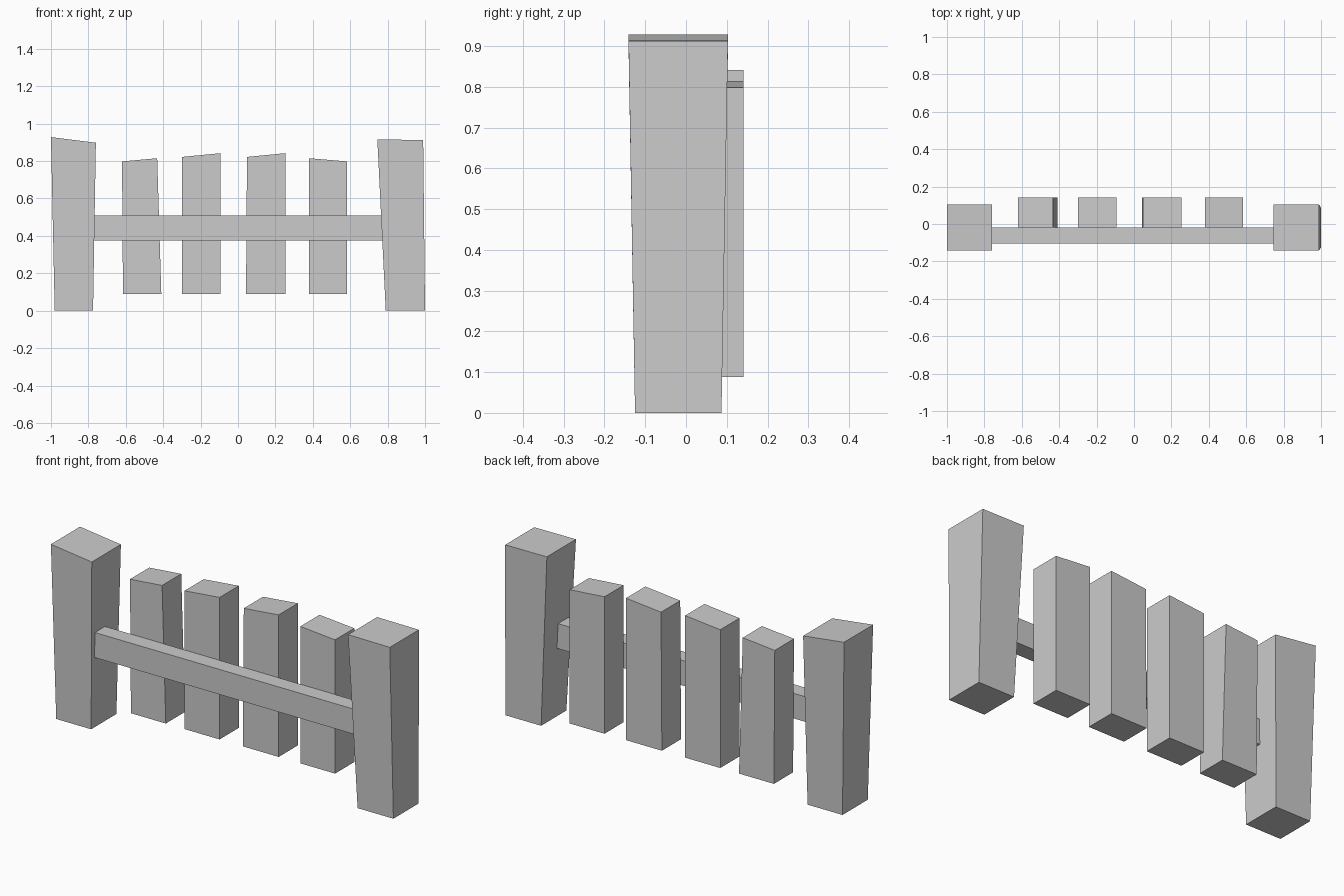
import bpy
import bmesh

if "Cube" in bpy.data.objects:
    bpy.data.objects.remove(bpy.data.objects["Cube"])

grey = bpy.data.materials.new("plain grey")
grey.diffuse_color = (0.6, 0.6, 0.6, 1)
grey.use_nodes = True
grey.node_tree.nodes["Principled BSDF"].inputs["Base Color"].default_value = grey.diffuse_color


def block(name, bottom_x, top_x, bottom_y, top_y, z0, top_z):
    """Tapered box: top_z holds the heights of its left and right top edges."""
    bm = bmesh.new()
    bmesh.ops.create_cube(bm, size=2)
    for v in bm.verts:
        side, depth, up = (int(c > 0) for c in v.co)
        v.co = ((top_x if up else bottom_x)[side],
                (top_y if up else bottom_y)[depth],
                top_z[side] if up else z0)
    mesh = bpy.data.meshes.new(name)
    bm.to_mesh(mesh)
    bm.free()
    mesh.materials.append(grey)
    obj = bpy.data.objects.new(name, mesh)
    bpy.context.collection.objects.link(obj)
    return obj


# End posts, flaring towards the top
POST_Y = (-0.125, 0.087), (-0.141, 0.103)
block("left_post", (-0.98, -0.775), (-1.0, -0.76), *POST_Y, 0, (0.928, 0.898))
block("right_post", (0.79, 1.0), (0.745, 0.99), *POST_Y, 0, (0.915, 0.913))

# Horizontal rail between the posts
RAIL_Y = (-0.105, -0.02)
block("rail", (-0.775, 0.775), (-0.775, 0.775), RAIL_Y, RAIL_Y, 0.375, (0.508, 0.508))

# Pickets behind the rail: bottom x, top x, top heights
PICKET_Y = (-0.02, 0.141)
pickets = [
    ((-0.615, -0.41), (-0.62, -0.432), (0.798, 0.815)),
    ((-0.30, -0.094), (-0.30, -0.094), (0.822, 0.842)),
    ((0.043, 0.253), (0.048, 0.253), (0.822, 0.842)),
    ((0.38, 0.584), (0.38, 0.584), (0.815, 0.798)),
]
for i, (bottom_x, top_x, top_z) in enumerate(pickets, 1):
    block(f"picket_{i}", bottom_x, top_x, PICKET_Y, PICKET_Y, 0.088, top_z)
